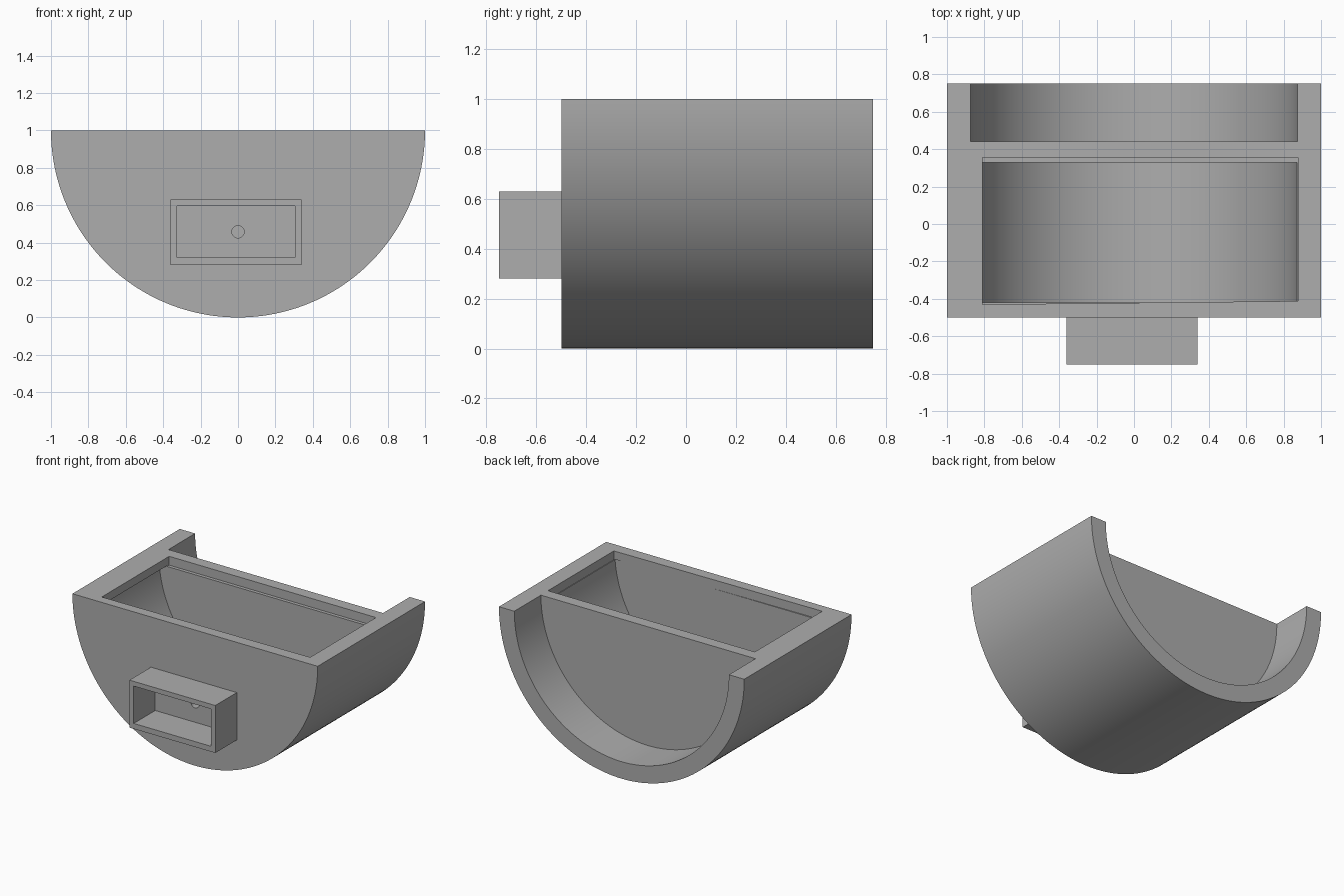
import bpy
import bmesh
import math
from mathutils import Vector

cube = bpy.data.objects.get("Cube")
if cube:
    bpy.data.objects.remove(cube, do_unlink=True)

grey = bpy.data.materials.new("plain grey")
grey.use_nodes = True
colour = (0.42, 0.42, 0.42, 1)
grey.diffuse_color = colour
grey.node_tree.nodes["Principled BSDF"].inputs["Base Color"].default_value = colour


def prism(name, base, offset):
    """Extrude a closed outline along an offset vector."""
    bm = bmesh.new()
    face = bm.faces.new([bm.verts.new(p) for p in base])
    new = bmesh.ops.extrude_face_region(bm, geom=[face])["geom"]
    verts = [g for g in new if isinstance(g, bmesh.types.BMVert)]
    bmesh.ops.translate(bm, verts=verts, vec=Vector(offset))
    bmesh.ops.recalc_face_normals(bm, faces=bm.faces)
    mesh = bpy.data.meshes.new(name)
    bm.to_mesh(mesh)
    bm.free()
    mesh.materials.append(grey)
    obj = bpy.data.objects.new(name, mesh)
    bpy.context.collection.objects.link(obj)
    return obj


def arc_prism(name, radius, centre_z, top_z, y0, y1, steps=96):
    """Round bar along y, cut off flat at top_z."""
    tilt = math.asin((top_z - centre_z) / radius)
    sweep = math.pi + 2 * tilt
    angles = [math.pi - tilt + sweep * i / steps for i in range(steps + 1)]
    pts = [(radius * math.cos(a), y0, centre_z + radius * math.sin(a)) for a in angles]
    return prism(name, pts, (0, y1 - y0, 0))


def box(name, x0, x1, y0, y1, z0, z1):
    return prism(name, [(x0, y0, z0), (x1, y0, z0), (x1, y0, z1), (x0, y0, z1)],
                 (0, y1 - y0, 0))


def combine(target, tool, operation):
    mod = target.modifiers.new(tool.name, "BOOLEAN")
    mod.operation = operation
    mod.solver = "EXACT"
    mod.object = tool
    tool.hide_render = True
    bpy.context.view_layer.objects.active = target
    bpy.ops.object.modifier_apply(modifier=mod.name)
    bpy.data.objects.remove(tool, do_unlink=True)


# Half-round trough body with a square socket on the front
body = arc_prism("trough_body", 1, 1, 1, -0.5, 0.75)
combine(body, box("socket_block", -0.36, 0.34, -0.75, -0.47, 0.28, 0.63), "UNION")

# Open recess at the back
combine(body, arc_prism("back_recess", 0.875, 1, 1.2, 0.44, 0.9), "DIFFERENCE")

# Inner pocket, reaching under the lip on one side
combine(body, arc_prism("pocket", 0.875, 1, 0.94, -0.42, 0.33), "DIFFERENCE")

# Slightly skewed lid opening above the pocket
opening = [(-0.81, -0.43, 0.935), (0.877, -0.412, 0.935),
           (0.877, 0.355, 0.935), (-0.81, 0.355, 0.935)]
combine(body, prism("lid_opening", opening, (0, 0, 0.2)), "DIFFERENCE")

# Socket interior and the small cable hole behind it
combine(body, box("socket_cavity", -0.325, 0.305, -0.9, -0.5, 0.32, 0.595), "DIFFERENCE")
ring = [2 * math.pi * i / 32 for i in range(32)]
hole = [(0.033 * math.cos(a), -0.6, 0.458 + 0.033 * math.sin(a)) for a in ring]
combine(body, prism("cable_hole", hole, (0, 0.3, 0)), "DIFFERENCE")

bpy.ops.object.select_all(action="DESELECT")
body.select_set(True)
bpy.context.view_layer.objects.active = body
bpy.ops.object.shade_smooth_by_angle(angle=math.radians(30))
